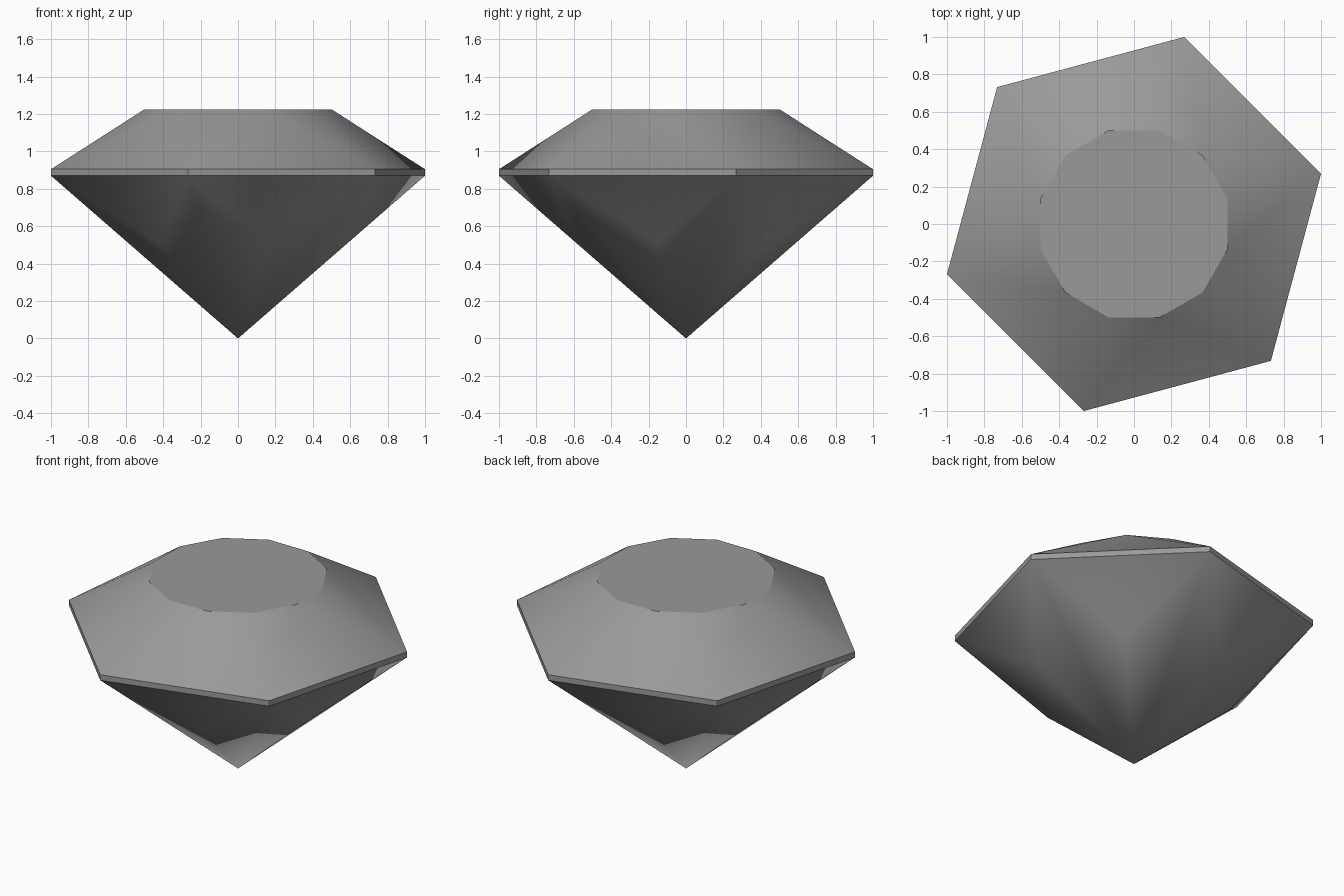
import bpy
import bmesh
from math import cos, sin, radians

cube = bpy.data.objects.get("Cube")
if cube:
    bpy.data.objects.remove(cube, do_unlink=True)

# Gem proportions
SIDES = 6
TURN = 15
GIRDLE_RADIUS, GIRDLE_LOW, GIRDLE_HIGH = 1.035, 0.87, 0.905
TABLE_RADIUS, TABLE_Z = 0.518, 1.225
FACET_Z = 0.51
FACET_RADIUS = GIRDLE_RADIUS * FACET_Z / GIRDLE_LOW

grey = bpy.data.materials.new("gem_grey")
grey.use_nodes = True
colour = (0.32, 0.32, 0.32, 1)
grey.diffuse_color = colour
grey.node_tree.nodes["Principled BSDF"].inputs["Base Color"].default_value = colour

bm = bmesh.new()


def ring(count, radius, z, start=TURN):
    angles = [radians(start + 360 * i / count) for i in range(count)]
    return [bm.verts.new((radius * cos(a), radius * sin(a), z)) for a in angles]


# Rings of corners from the table down to the tip
table = ring(2 * SIDES, TABLE_RADIUS, TABLE_Z)
upper = ring(SIDES, GIRDLE_RADIUS, GIRDLE_HIGH)
lower = ring(SIDES, GIRDLE_RADIUS, GIRDLE_LOW)
middle = ring(SIDES, FACET_RADIUS, FACET_Z, TURN + 180 / SIDES)
tip = bm.verts.new((0, 0, 0))

bm.faces.new(table)
for i in range(SIDES):
    j = (i + 1) % SIDES
    t0, t1, t2 = table[2 * i], table[2 * i + 1], table[2 * j]
    # Crown facets
    bm.faces.new((upper[i], t1, t0))
    bm.faces.new((upper[i], upper[j], t1))
    bm.faces.new((upper[j], t2, t1))
    # Girdle band
    bm.faces.new((lower[i], lower[j], upper[j], upper[i]))
    # Pavilion facets
    bm.faces.new((lower[j], lower[i], middle[i]))
    bm.faces.new((lower[i], tip, middle[i]))
    bm.faces.new((middle[i], tip, lower[j]))

bmesh.ops.recalc_face_normals(bm, faces=bm.faces)
mesh = bpy.data.meshes.new("cut_gem")
bm.to_mesh(mesh)
bm.free()
mesh.materials.append(grey)

gem = bpy.data.objects.new("cut_gem", mesh)
bpy.context.collection.objects.link(gem)
bpy.ops.object.select_all(action='DESELECT')
gem.select_set(True)
bpy.context.view_layer.objects.active = gem
bpy.ops.object.shade_smooth_by_angle(angle=radians(30))
